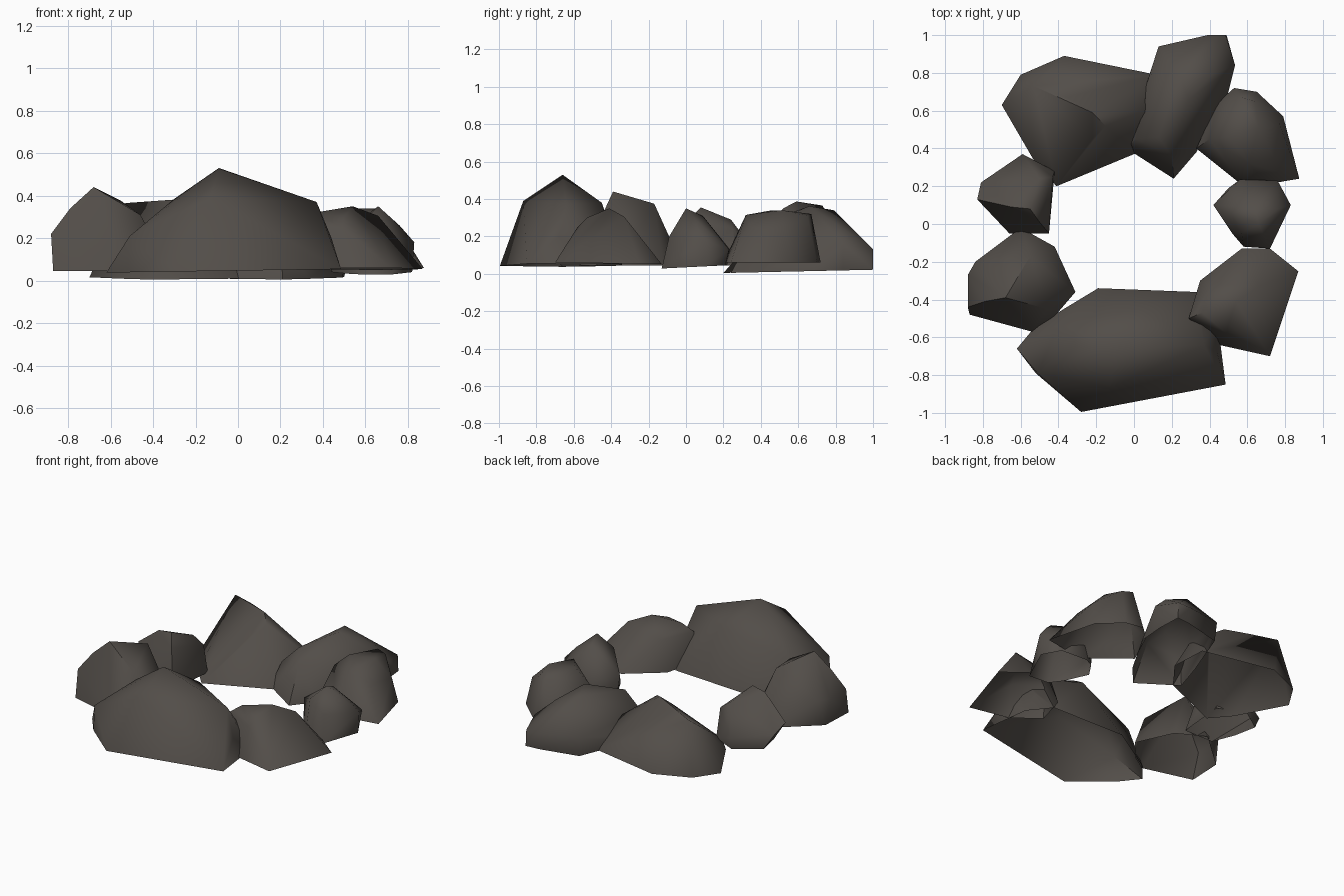
import bpy, bmesh, math

stone = bpy.data.materials.new("dark_stone")
stone.diffuse_color = (0.085, 0.075, 0.066, 1)


def rock(name, base_z, footprint, crown, tilt=(0, 0)):
    """Boulder shell, open underneath: hull of a tilted footprint and crown points."""
    bm = bmesh.new()
    for x, y in footprint:
        bm.verts.new((x, y, base_z + tilt[0] * x + tilt[1] * y))
    for p in crown:
        bm.verts.new(p)
    hull = bmesh.ops.convex_hull(bm, input=bm.verts[:])
    junk = {g for k in ("geom_interior", "geom_unused") for g in hull[k]
            if isinstance(g, bmesh.types.BMVert)}
    bmesh.ops.delete(bm, geom=list(junk), context='VERTS')
    bmesh.ops.recalc_face_normals(bm, faces=bm.faces[:])
    bm.normal_update()
    # Remove the underside
    under = [f for f in bm.faces if f.normal.z < -0.9]
    bmesh.ops.delete(bm, geom=under, context='FACES')
    mesh = bpy.data.meshes.new(name)
    bm.to_mesh(mesh)
    bm.free()
    mesh.materials.append(stone)
    ob = bpy.data.objects.new(name, mesh)
    bpy.context.collection.objects.link(ob)
    bpy.ops.object.select_all(action='DESELECT')
    ob.select_set(True)
    bpy.context.view_layer.objects.active = ob
    bpy.ops.object.shade_smooth_by_angle(angle=math.radians(60))


# Large front boulder
rock("front_boulder", 0.047,
     [(-.62, -.66), (-.52, -.54), (-.19, -.34), (.33, -.36), (.44, -.5),
      (.485, -.85), (-.28, -.995), (-.52, -.79)],
     [(-.09, -.66, .53), (-.13, -.87, .39), (-.3, -.65, .385), (-.51, -.79, .21),
      (.03, -.45, .38), (.37, -.64, .37), (.36, -.5, .2), (-.4, -.53, .25),
      (.44, -.68, .2)],
     tilt=(.015, 0))

# Left boulders
rock("left_front_boulder", 0.045,
     [(-.86, -.25), (-.6, -.02), (-.42, -.12), (-.31, -.36), (-.43, -.5),
      (-.54, -.57), (-.87, -.48)],
     [(-.68, -.39, .44), (-.55, -.17, .375), (-.79, -.41, .34), (-.88, -.27, .22),
      (-.84, -.2, .22), (-.46, -.45, .31), (-.88, -.44, .22)])

rock("left_small_boulder", 0.045,
     [(-.72, .1), (-.75, .25), (-.59, .36), (-.42, .28), (-.45, -.05), (-.66, -.05)],
     [(-.55, .08, .355), (-.65, .09, .34), (-.83, .13, .2), (-.5, .24, .29),
      (-.81, .22, .145), (-.5, .01, .29), (-.43, .25, .24), (-.59, .37, .12)])

# Back boulders
rock("back_left_boulder", 0.0,
     [(-.70, .63), (-.6, .79), (-.37, .89), (.12, .79), (.14, .55), (0, .37),
      (-.41, .2), (-.52, .32)],
     [(-.53, .73, .365), (-.22, .59, .387), (-.36, .67, .37), (-.15, .52, .35),
      (.05, .6, .2), (-.22, .45, .28)],
     tilt=(0, .025))

rock("back_middle_boulder", 0.0,
     [(.14, .93), (.39, .99), (.49, 1.0), (.5, .84), (.49, .66), (.33, .38),
      (.21, .24), (-.04, .40), (.02, .6)],
     [(.29, .66, .362), (.24, .79, .34), (.13, .46, .29), (.2, .36, .23),
      (.41, .79, .275), (.39, 1.0, .13), (.485, 1.0, .13), (.535, .84, .16),
      (.01, .45, .17), (.13, .94, .15)],
     tilt=(0, .022))

rock("back_right_boulder", 0.06,
     [(.53, .72), (.65, .70), (.79, .57), (.875, .24), (.70, .21), (.58, .2),
      (.33, .40), (.44, .64)],
     [(.5, .46, .34), (.61, .32, .315), (.66, .51, .34), (.57, .67, .32),
      (.64, .65, .31), (.77, .53, .23), (.74, .35, .25), (.4, .45, .25)])

# Right boulders
rock("right_small_boulder", 0.035,
     [(.44, .1), (.5, .19), (.56, .22), (.75, .21), (.82, .1), (.72, -.13),
      (.58, -.12), (.52, -.05)],
     [(.66, .0, .35), (.64, .09, .31), (.76, .08, .26), (.42, .1, .17),
      (.56, .235, .13), (.76, .23, .13), (.83, .1, .18), (.57, -.05, .26),
      (.7, -.09, .2)],
     tilt=(0, .05))

rock("right_front_boulder", 0.05,
     [(.57, -.13), (.72, -.13), (.87, -.25), (.72, -.70), (.45, -.64),
      (.29, -.51), (.35, -.3)],
     [(.54, -.41, .35), (.66, -.33, .305), (.36, -.47, .32), (.5, -.53, .3),
      (.29, -.5, .27), (.41, -.32, .25), (.49, -.58, .25)],
     tilt=(0, -.015))
